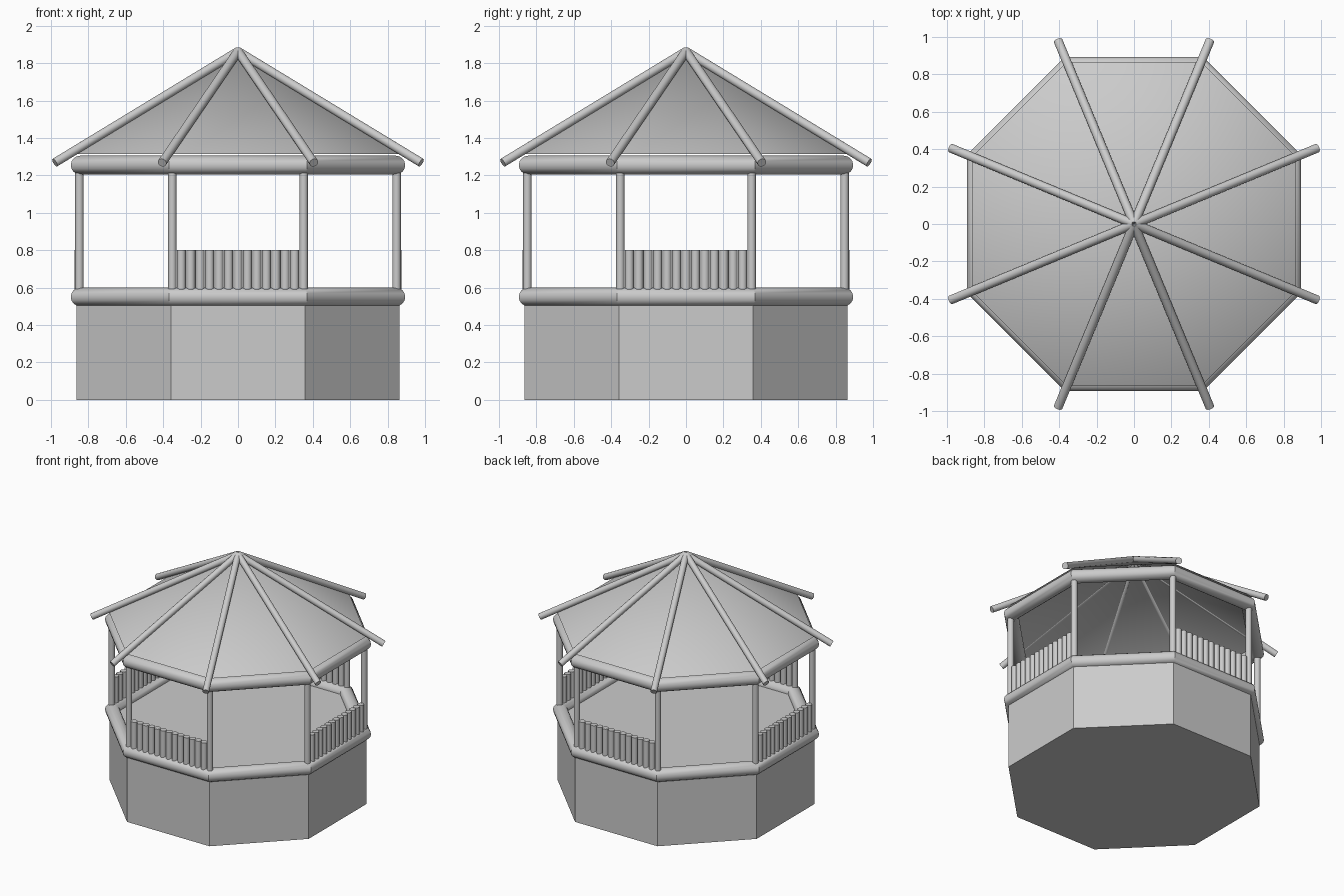
import bpy, bmesh, math
from mathutils import Vector

if "Cube" in bpy.data.objects:
    bpy.data.objects.remove(bpy.data.objects["Cube"])

N = 8
C = math.cos(math.pi / N)


def octagon_lathe(name, profile, closed=False, smooth=None):
    """Sweep an (apothem, z) profile around an eight-sided path."""
    bm = bmesh.new()
    rows = []
    for i in range(N):
        a = (i + 0.5) * 2 * math.pi / N
        rows.append([bm.verts.new((r / C * math.cos(a), r / C * math.sin(a), z)) for r, z in profile])
    m = len(profile)
    for i in range(N):
        p, q = rows[i], rows[(i + 1) % N]
        for j in range(m if closed else m - 1):
            k = (j + 1) % m
            bm.faces.new((p[j], q[j], q[k], p[k]))
    bmesh.ops.remove_doubles(bm, verts=bm.verts, dist=1e-5)
    bmesh.ops.dissolve_degenerate(bm, edges=bm.edges, dist=1e-5)
    bmesh.ops.recalc_face_normals(bm, faces=bm.faces)
    me = bpy.data.meshes.new(name)
    bm.to_mesh(me)
    bm.free()
    ob = bpy.data.objects.new(name, me)
    bpy.context.collection.objects.link(ob)
    if smooth:
        shade(ob, smooth)
    return ob


def shade(ob, degrees):
    bpy.ops.object.select_all(action='DESELECT')
    ob.select_set(True)
    bpy.context.view_layer.objects.active = ob
    bpy.ops.object.shade_smooth_by_angle(angle=math.radians(degrees))


def rod(name, a, b, radius, sides=16):
    a, b = Vector(a), Vector(b)
    d = b - a
    bpy.ops.mesh.primitive_cylinder_add(vertices=sides, radius=radius, depth=d.length, location=(a + b) / 2)
    ob = bpy.context.object
    ob.name = name
    ob.rotation_euler = d.to_track_quat('Z', 'Y').to_euler()
    shade(ob, 40)


def ring_profile(r, z, rad, n=16):
    return [(r + rad * math.cos(2 * math.pi * i / n), z + rad * math.sin(2 * math.pi * i / n)) for i in range(n)]


# Solid base with floor, and the two round rails
octagon_lathe("base", [(0, 0), (0.863, 0), (0.863, 0.55), (0, 0.55)])
octagon_lathe("lower_rail", ring_profile(0.844, 0.55, 0.05), True, 35)
octagon_lathe("upper_rail", ring_profile(0.844, 1.255, 0.05), True, 35)

# Thin roof shell, open underneath
octagon_lathe("roof", [(0.866, 1.315), (0, 1.842)], smooth=40)

# Corner posts and roof rafters
for i in range(N):
    a = (i + 0.5) * 2 * math.pi / N
    x, y = math.cos(a), math.sin(a)
    r = 0.848 / C
    rod(f"post_{i}", (x * r, y * r, 0.55), (x * r, y * r, 1.26), 0.0225)
    rod(f"rafter_{i}", (0, 0, 1.863), (x * 1.06, y * 1.06, 1.268), 0.024)

# Balustrades on the four straight sides; the diagonal sides stay open
for s in range(4):
    a = s * math.pi / 2
    n, t = Vector((math.cos(a), math.sin(a), 0)), Vector((-math.sin(a), math.cos(a), 0))
    for k in range(13):
        p = n * 0.85 + t * (k - 6) * 0.0505
        rod(f"baluster_{s}_{k}", p + Vector((0, 0, 0.55)), p + Vector((0, 0, 0.8)), 0.024, 12)
